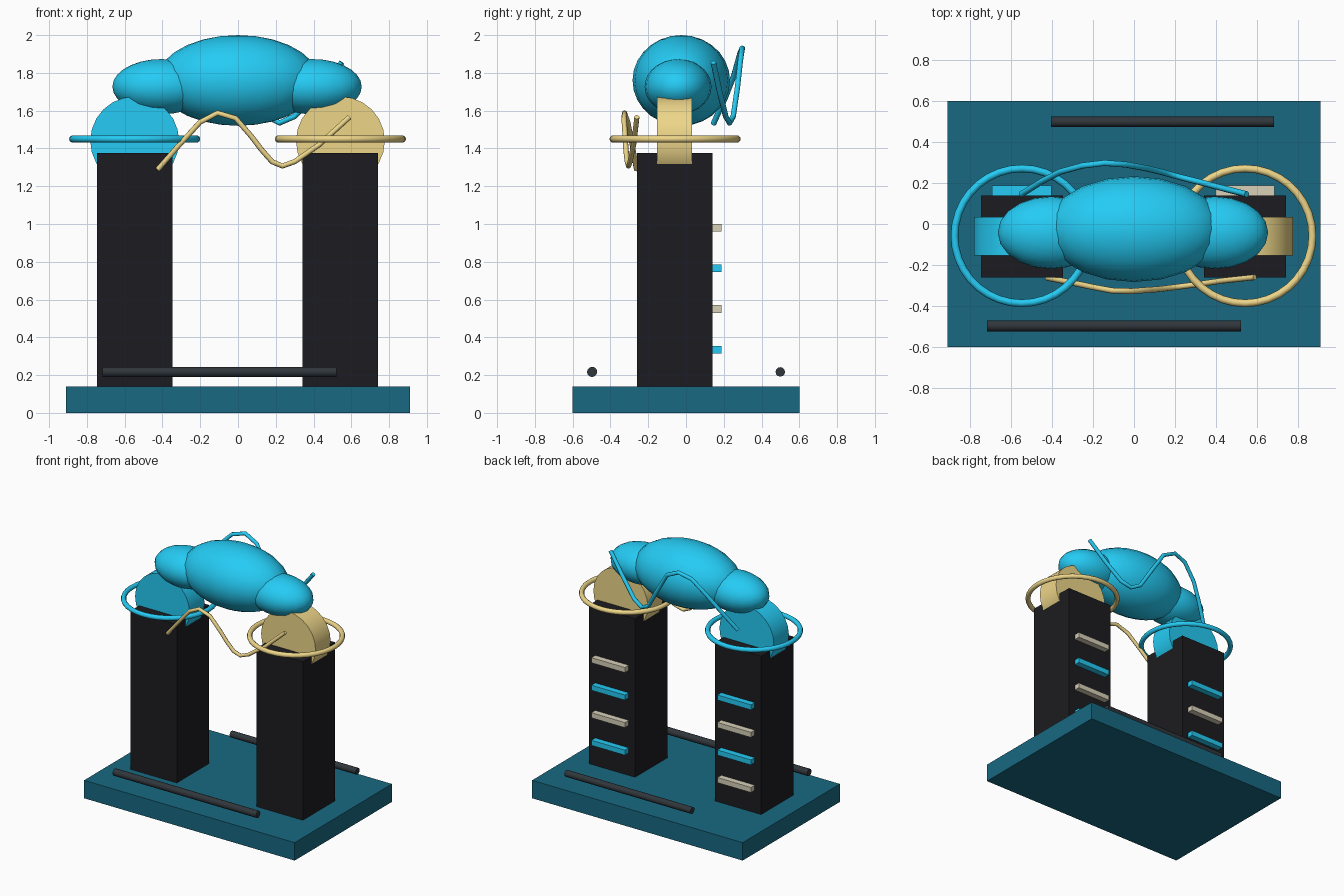
import bpy
from math import pi

if "Cube" in bpy.data.objects:
    bpy.data.objects.remove(bpy.data.objects["Cube"])


def material(name, rgb):
    m = bpy.data.materials.new(name)
    m.diffuse_color = (*rgb, 1)
    m.use_nodes = True
    m.node_tree.nodes["Principled BSDF"].inputs["Base Color"].default_value = m.diffuse_color
    return m


BLUE = material("blue", (0.018, 0.6, 0.91))
SAND = material("sand", (0.85, 0.67, 0.25))
BEIGE = material("beige", (0.68, 0.63, 0.48))
TEAL = material("teal", (0.009, 0.14, 0.22))
BLACK = material("black", (0.012, 0.012, 0.015))
GREY = material("dark_grey", (0.03, 0.037, 0.045))


def finish(name, mat, smooth=True):
    ob = bpy.context.object
    ob.name = name
    ob.data.materials.append(mat)
    if smooth:
        bpy.ops.object.shade_smooth_by_angle(angle=0.7)
    return ob


def box(name, mat, x, y, z):
    # x, y, z are (min, max) pairs
    bpy.ops.mesh.primitive_cube_add(size=1, location=[(a + b) / 2 for a, b in (x, y, z)])
    bpy.context.object.scale = [b - a for a, b in (x, y, z)]
    bpy.ops.object.transform_apply(location=False, rotation=False, scale=True)
    return finish(name, mat, False)


def cylinder(name, mat, radius, depth, loc, rot, sides):
    bpy.ops.mesh.primitive_cylinder_add(vertices=sides, radius=radius, depth=depth,
                                        location=loc, rotation=rot)
    return finish(name, mat)


def ellipsoid(name, mat, loc, radii):
    bpy.ops.mesh.primitive_uv_sphere_add(segments=20, ring_count=14, radius=1, location=loc)
    bpy.context.object.scale = radii
    bpy.ops.object.transform_apply(location=False, rotation=False, scale=True)
    return finish(name, mat)


def tube(name, mat, points, radius):
    cu = bpy.data.curves.new(name, "CURVE")
    cu.dimensions = "3D"
    cu.bevel_depth = radius
    cu.bevel_resolution = 2
    cu.use_fill_caps = True
    sp = cu.splines.new("POLY")
    sp.points.add(len(points) - 1)
    for p, co in zip(sp.points, points):
        p.co = (*co, 1)
    ob = bpy.data.objects.new(name, cu)
    bpy.context.collection.objects.link(ob)
    cu.materials.append(mat)


# Base slab and the two floating bars
box("base", TEAL, (-0.91, 0.91), (-0.6, 0.6), (0, 0.14))
for name, x0, x1, y, r in (("front_bar", -0.717, 0.522, -0.497, 0.027),
                           ("back_bar", -0.405, 0.684, 0.499, 0.025)):
    cylinder(name, GREY, r, x1 - x0, ((x0 + x1) / 2, y, 0.217), (0, pi / 2, 0), 12)

# Towers, each with a drum, a ring and back slats in alternating colours
for side, cx, mat, order in (("left", -0.547, BLUE, (BLUE, BEIGE)),
                             ("right", 0.542, SAND, (BEIGE, BLUE))):
    box(side + "_tower", BLACK, (cx - 0.2, cx + 0.2), (-0.26, 0.14), (0.14, 1.377))
    cylinder(side + "_drum", mat, 0.235, 0.186, (cx, -0.06, 1.44), (pi / 2, 0, 0), 24)
    bpy.ops.mesh.primitive_torus_add(major_segments=36, minor_segments=10,
                                     major_radius=0.329, minor_radius=0.0185,
                                     location=(cx, -0.058, 1.45))
    finish(side + "_ring", mat)
    for i in range(4):
        z = 0.98 - i * 0.215
        box(f"{side}_slat_{i + 1}", order[i % 2], (cx - 0.145, cx + 0.145),
            (0.135, 0.187), (z - 0.02, z + 0.02))

# Bridge of three overlapping ellipsoids
ellipsoid("bridge_middle", BLUE, (0, -0.025, 1.76), (0.43, 0.258, 0.24))
for side, s in (("left", -1), ("right", 1)):
    ellipsoid(f"bridge_{side}_lobe", BLUE, (s * 0.4 - 0.005, -0.042, 1.727),
              (0.26, 0.177, 0.146))

# Wavy tubes in front of and behind the bridge
tube("front_wavy_tube", SAND, [
    (-0.425, -0.262, 1.288), (-0.31, -0.285, 1.42), (-0.2, -0.308, 1.54),
    (-0.108, -0.325, 1.588), (-0.013, -0.328, 1.56), (0.07, -0.322, 1.465),
    (0.124, -0.318, 1.394), (0.18, -0.311, 1.33), (0.235, -0.304, 1.307),
    (0.3, -0.296, 1.33), (0.43, -0.277, 1.42), (0.59, -0.26, 1.566)], 0.014)
tube("back_wavy_tube", BLUE, [
    (-0.55, 0.145, 1.53), (-0.45, 0.208, 1.67), (-0.36, 0.255, 1.79),
    (-0.25, 0.285, 1.9), (-0.145, 0.298, 1.93), (-0.04, 0.29, 1.88),
    (0.06, 0.272, 1.72), (0.15, 0.25, 1.57), (0.22, 0.23, 1.535),
    (0.3, 0.21, 1.57), (0.42, 0.178, 1.7), (0.55, 0.145, 1.855)], 0.015)
